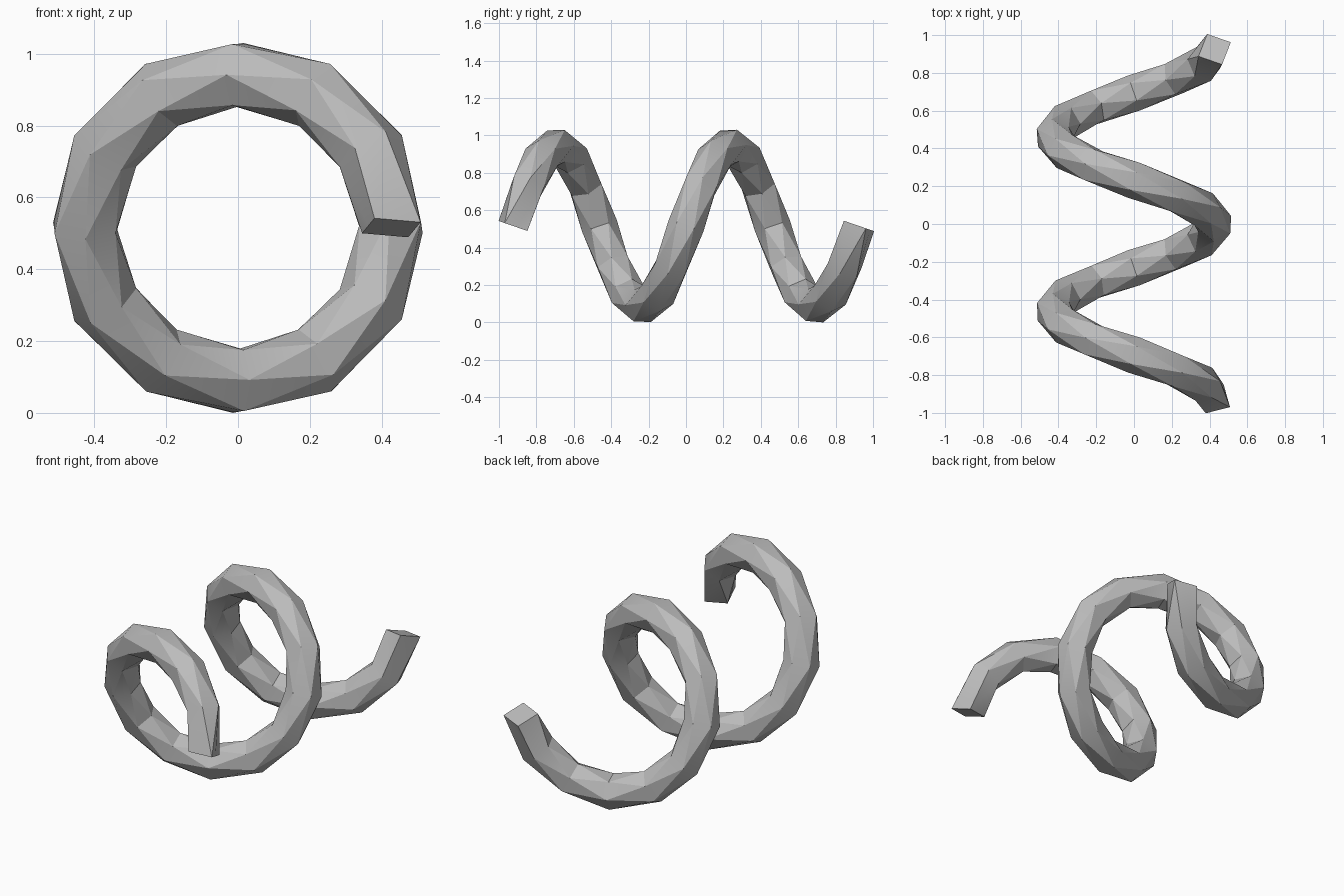
import bpy, bmesh, math
from mathutils import Vector

if "Cube" in bpy.data.objects:
    bpy.data.objects.remove(bpy.data.objects["Cube"])

R = 0.427            # coil radius
TUBE = 0.098         # centre to corner of the faceted tube
END = 0.094          # centre to corner of the square ends
TURNS = 2
STEPS = 24           # segments along the whole coil
SIDES = 6
HALF = 0.925         # half length of the centre line
CENTRE_Z = 0.525

grey = bpy.data.materials.new("grey")
grey.diffuse_color = (0.5, 0.5, 0.5, 1)
grey.use_nodes = True
grey.node_tree.nodes["Principled BSDF"].inputs["Base Color"].default_value = grey.diffuse_color

c = 2 * HALF / (TURNS * math.tau)      # rise per radian
length = math.hypot(R, c)


def section(i):
    """Angle and radius of each corner: square at the ends, staggered hexagons between."""
    if i in (0, STEPS):
        mid = END * math.sqrt(0.5)
        return [(0, END), (45, mid), (90, END), (180, END), (225, mid), (270, END)]
    shift = 30 if i % 2 else 0
    return [(k * 360 / SIDES + shift, TUBE) for k in range(SIDES)]


def ring(bm, i):
    """Cross-section square to the path, carried along without twist."""
    theta = TURNS * math.tau * i / STEPS
    radial = Vector((math.cos(theta), 0, math.sin(theta)))
    side = Vector((c * math.sin(theta), R, -c * math.cos(theta))) / length
    centre = radial * R + Vector((0, -HALF + c * theta, CENTRE_Z))
    phase = math.radians(-30) + theta * c / length
    verts = []
    for degrees, r in section(i):
        a = phase + math.radians(degrees)
        verts.append(bm.verts.new(centre + r * (math.cos(a) * radial + math.sin(a) * side)))
    return verts


# faceted coil tube
bm = bmesh.new()
rings = [ring(bm, i) for i in range(STEPS + 1)]
for i, (a, b) in enumerate(zip(rings, rings[1:])):
    for k in range(SIDES):
        n = (k + 1) % SIDES
        if i % 2 == 0:
            bm.faces.new((a[k], a[n], b[k]))
            bm.faces.new((a[n], b[n], b[k]))
        else:
            bm.faces.new((a[k], b[n], b[k]))
            bm.faces.new((a[k], a[n], b[n]))
# flat ends
bm.faces.new(rings[0][::-1])
bm.faces.new(rings[-1])
bmesh.ops.recalc_face_normals(bm, faces=bm.faces)

# rest on the ground
low = min(v.co.z for v in bm.verts)
bmesh.ops.translate(bm, verts=bm.verts, vec=(0, 0, -low))

mesh = bpy.data.meshes.new("coil")
bm.to_mesh(mesh)
bm.free()
mesh.materials.append(grey)
coil = bpy.data.objects.new("coil", mesh)
bpy.context.collection.objects.link(coil)
bpy.context.view_layer.objects.active = coil
coil.select_set(True)
bpy.ops.object.shade_smooth_by_angle(angle=math.radians(25))
